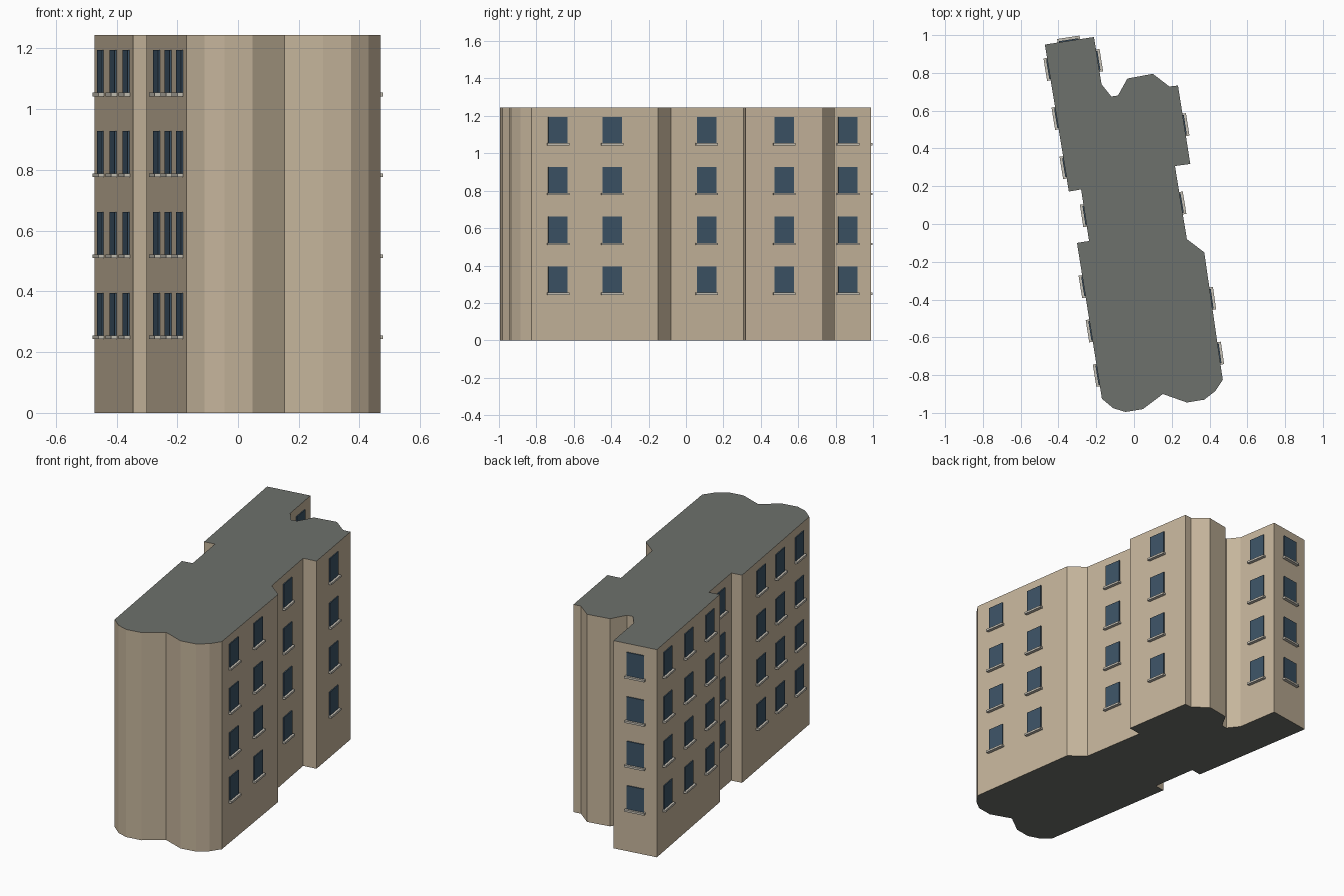
import bpy, bmesh
from mathutils import Vector, Matrix

if "Cube" in bpy.data.objects:
    bpy.data.objects.remove(bpy.data.objects["Cube"])

HEIGHT = 1.245
FLOORS = [0.325 + i * 0.2665 for i in range(4)]   # window centre heights

# footprint, clockwise from the back left corner
PLAN = [(-0.472, 0.95), (-0.212, 0.99), (-0.172, 0.74), (-0.12, 0.675), (-0.085, 0.68),
        (-0.035, 0.77), (0.10, 0.795), (0.187, 0.728), (0.233, 0.733), (0.298, 0.318),
        (0.217, 0.307), (0.28, -0.08), (0.372, -0.15), (0.47, -0.825), (0.43, -0.885),
        (0.372, -0.93), (0.28, -0.945), (0.153, -0.90), (0.047, -0.98), (-0.045, -0.995),
        (-0.11, -0.975), (-0.17, -0.925), (-0.302, -0.10), (-0.238, -0.09),
        (-0.28, 0.183), (-0.345, 0.172)]

# wall start index -> approximate plan position of each window column
COLUMNS = {0: [(-0.345, 0.97)],
           1: [(-0.19, 0.865)],
           8: [(0.27, 0.525)],
           10: [(0.25, 0.11)],
           12: [(0.41, -0.395), (0.45, -0.685)],
           21: [(-0.19, -0.80), (-0.23, -0.565), (-0.265, -0.33)],
           23: [(-0.26, 0.045)],
           25: [(-0.365, 0.30), (-0.41, 0.56), (-0.45, 0.82)]}


def material(name, color):
    m = bpy.data.materials.new(name)
    m.diffuse_color = (*color, 1)
    m.use_nodes = True
    m.node_tree.nodes["Principled BSDF"].inputs["Base Color"].default_value = m.diffuse_color
    return m


def finish(bm, name, mats):
    bmesh.ops.recalc_face_normals(bm, faces=bm.faces)
    me = bpy.data.meshes.new(name)
    bm.to_mesh(me)
    bm.free()
    for m in mats:
        me.materials.append(m)
    ob = bpy.data.objects.new(name, me)
    bpy.context.collection.objects.link(ob)
    return ob


wall_mat = material("wall_stone", (0.56, 0.46, 0.33))
roof_mat = material("roof_grey", (0.155, 0.165, 0.15))
glass_mat = material("window_glass", (0.045, 0.085, 0.13))
sill_mat = material("sill_stone", (0.56, 0.53, 0.46))

# building body: extruded footprint with grey caps
bm = bmesh.new()
base = bm.faces.new([bm.verts.new((x, y, 0)) for x, y in PLAN])
top = bmesh.ops.extrude_face_region(bm, geom=[base], use_keep_orig=True)
bmesh.ops.translate(bm, vec=(0, 0, HEIGHT),
                    verts=[g for g in top["geom"] if isinstance(g, bmesh.types.BMVert)])
bm.normal_update()
for f in bm.faces:
    f.material_index = 1 if abs(f.normal.z) > 0.5 else 0
finish(bm, "building_body", [wall_mat, roof_mat])


# boxes attached to the walls: width along wall, depth outwards, height
def wall_boxes(name, mat, width, depth, height, dz):
    bm = bmesh.new()
    for i, columns in COLUMNS.items():
        a, b = Vector(PLAN[i]), Vector(PLAN[(i + 1) % len(PLAN)])
        along = (b - a).normalized()
        out = Vector((-along.y, along.x))
        for c in columns:
            p = a + along * (Vector(c) - a).dot(along) + out * (depth / 2 - 0.002)
            for z in FLOORS:
                frame = Matrix(((along.x, out.x, 0, p.x), (along.y, out.y, 0, p.y),
                                (0, 0, 1, z + dz), (0, 0, 0, 1)))
                size = Matrix.Diagonal((width, depth, height, 1))
                bmesh.ops.create_cube(bm, size=1, matrix=frame @ size)
    return finish(bm, name, [mat])


wall_boxes("window_panes", glass_mat, 0.104, 0.008, 0.14, 0)
wall_boxes("window_sills", sill_mat, 0.12, 0.021, 0.012, -0.076)
